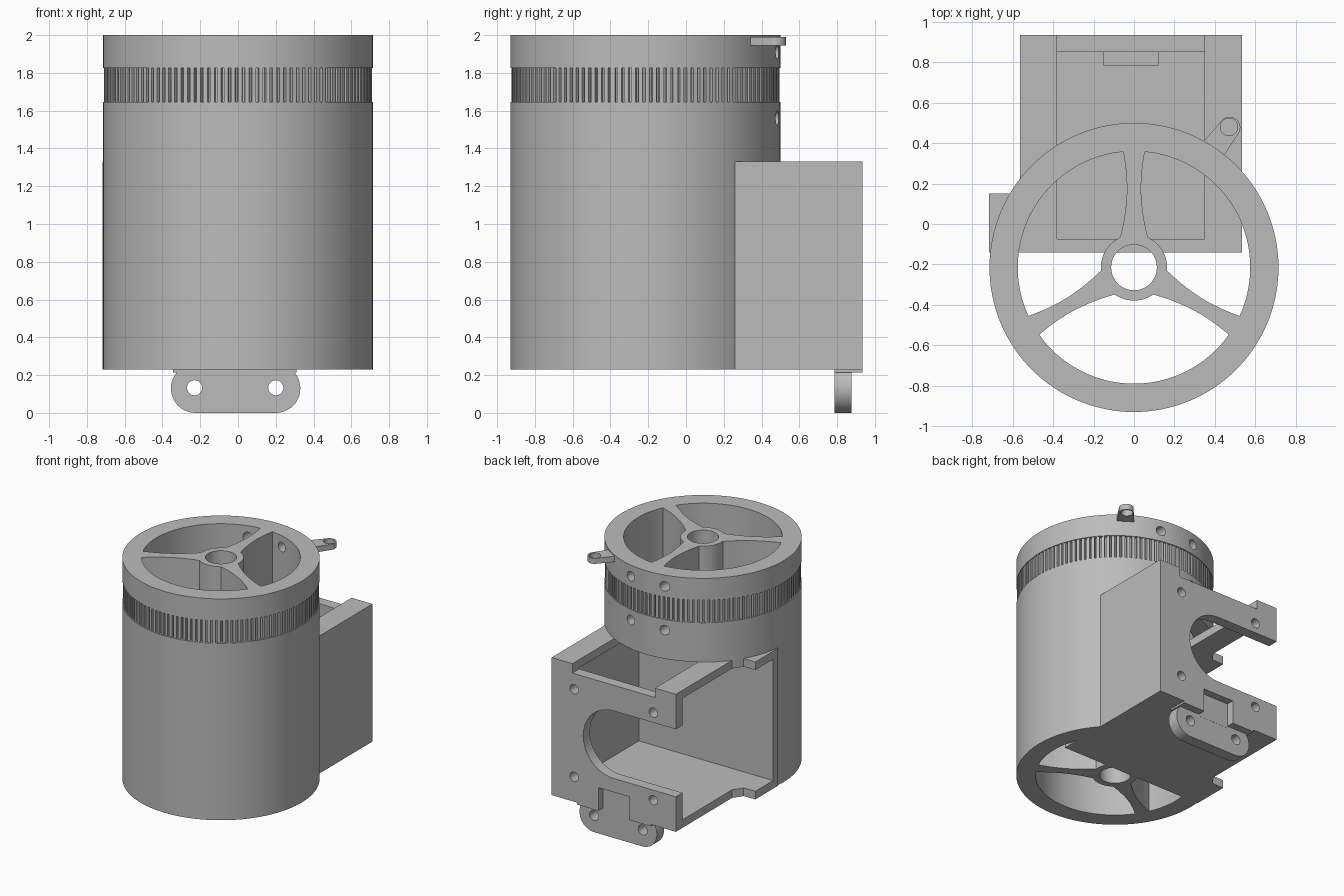
import bpy, bmesh, math

if "Cube" in bpy.data.objects:
    bpy.data.objects.remove(bpy.data.objects["Cube"], do_unlink=True)

grey = bpy.data.materials.new("plain grey")
grey.use_nodes = True
grey.diffuse_color = (0.5, 0.5, 0.5, 1)
grey.node_tree.nodes["Principled BSDF"].inputs["Base Color"].default_value = (0.5, 0.5, 0.5, 1)

CY = -0.215          # drum axis position in y
R = 0.715            # drum radius


def prism(name, pts, lo, hi, axis="z"):
    """Extrude an outline in xy along z, or an outline in xz along y."""
    bm = bmesh.new()
    def ring(t):
        return [bm.verts.new((u, v, t) if axis == "z" else (u, t, v)) for u, v in pts]
    a, b = ring(lo), ring(hi)
    bm.faces.new(a)
    bm.faces.new(b)
    n = len(pts)
    for i in range(n):
        j = (i + 1) % n
        bm.faces.new((a[i], a[j], b[j], b[i]))
    bmesh.ops.recalc_face_normals(bm, faces=bm.faces)
    me = bpy.data.meshes.new(name)
    bm.to_mesh(me)
    bm.free()
    me.materials.append(grey)
    ob = bpy.data.objects.new(name, me)
    bpy.context.collection.objects.link(ob)
    return ob


def arc(cx, cy, r, a0, a1, n):
    return [(cx + r * math.cos(a0 + (a1 - a0) * i / n),
             cy + r * math.sin(a0 + (a1 - a0) * i / n)) for i in range(n + 1)]


def circle(cx, cy, r, n=32):
    return arc(cx, cy, r, 0, 2 * math.pi, n)[:-1]


def rect(x0, x1, y0, y1):
    return [(x0, y0), (x1, y0), (x1, y1), (x0, y1)]


def cut(ob, *cutter_args):
    c = prism("cutter", *cutter_args)
    c.hide_render = True
    m = ob.modifiers.new("cut", "BOOLEAN")
    m.operation, m.solver, m.object = "DIFFERENCE", "EXACT", c
    bpy.context.view_layer.objects.active = ob
    bpy.ops.object.modifier_apply(modifier=m.name)
    bpy.data.objects.remove(c, do_unlink=True)


def smooth(ob):
    bpy.ops.object.select_all(action="DESELECT")
    ob.select_set(True)
    bpy.context.view_layer.objects.active = ob
    bpy.ops.object.shade_smooth_by_angle(angle=math.radians(25))


# Window outline between two waisted spokes
def spoke_side(angle, side):
    out = []
    for i in range(11):
        u = 0.15 + 0.422 * i / 10
        t = (u - 0.38) / 0.21
        w = side * (0.035 + 0.022 * t * t + (0.006 * -t if t < 0 else 0))
        out.append((u * math.cos(angle) - w * math.sin(angle),
                    CY + u * math.sin(angle) + w * math.cos(angle)))
    return out


def window(k):
    a = math.pi / 2 + k * 2 * math.pi / 3
    b = a + 2 * math.pi / 3
    return (spoke_side(a, 1)
            + arc(0, CY, 0.575, a + 0.1, b - 0.1, 40)[1:-1]
            + spoke_side(b, -1)[::-1]
            + arc(0, CY, 0.164, b - 0.43, a + 0.43, 12)[1:-1])


# Drum in three stacked sections: body, toothed belt band, top rim
TEETH = 120
gear = []
for i in range(TEETH):
    for f, r in ((0, 0.709), (0.6, 0.709), (0.68, 0.688), (0.92, 0.688)):
        a = 2 * math.pi * (i + f) / TEETH
        gear.append((r * math.cos(a), CY + r * math.sin(a)))

body = prism("drum_body", circle(0, CY, R, 128), 0.23, 1.645)
band = prism("belt_teeth", gear, 1.645, 1.825)
rim = prism("drum_rim", circle(0, CY, R, 128), 1.825, 2.0)
for ob in (body, band, rim):
    for k in range(3):
        cut(ob, window(k), 0, 2.2)
    cut(ob, circle(0, CY, 0.113, 48), 0, 2.2)

# Screw holes through the back of the drum wall
for ob, z in ((body, 1.56), (rim, 1.91)):
    for x in (-0.15, 0.15):
        cut(ob, circle(x, z, 0.038, 24), 0.25, 0.6, "y")

# Motor box, open on one side, with a foot running out to the drum
box = prism("motor_box", [(-0.565, 0.935), (-0.565, 0.15), (-0.718, 0.15),
                          (-0.718, -0.14), (0.535, -0.14), (0.535, 0.935)], 0.23, 1.33)
for ob in (box, body):
    cut(ob, rect(-0.9, 0.47, -0.075, 0.85), 0.295, 1.265)      # cavity
    cut(ob, rect(-0.38, 0.35, -0.075, 1.0), 1.255, 1.331)      # roof opening

# Back plate: round-ended slot, four screw holes, lower notch
MX, MZ = -0.015, 0.78
slot = arc(MX, MZ, 0.27, -math.pi / 2, math.pi / 2, 32) + [(-0.9, MZ + 0.27), (-0.9, MZ - 0.27)]
cut(box, slot, 0.8, 1.0, "y")
for sx in (-0.35, 0.35):
    for sz in (-0.35, 0.35):
        cut(box, circle(MX + sx, MZ + sz, 0.037, 24), 0.8, 1.0, "y")
cut(box, rect(-0.15, 0.12, 0.1, 0.40), 0.875, 1.0, "y")

# Hanging lug with two holes and a tab held in the back plate
lug = prism("lower_lug", arc(0.2, 0.13, 0.13, -math.pi / 2, math.pi / 2, 24)
            + arc(-0.225, 0.13, 0.13, math.pi / 2, 1.5 * math.pi, 24), 0.785, 0.875, "y")
for x in (-0.23, 0.2):
    cut(lug, circle(x, 0.133, 0.04), 0.7, 1.0, "y")
tab = prism("lug_tab", rect(-0.15, 0.12, 0.2, 0.40), 0.785, 0.876, "y")
for name, x0, x1 in (("lug_pad_right", -0.345, -0.15), ("lug_pad_left", 0.12, 0.31)):
    prism(name, rect(x0, x1, 0.785, 0.935), 0.215, 0.235)

# Small eyelet on the rim
eyelet = prism("rim_eyelet", [(0.345, 0.41), (0.44, 0.33)]
               + arc(0.473, 0.477, 0.053, -0.5, 2.3, 24), 1.945, 1.99)
cut(eyelet, circle(0.47, 0.48, 0.043), 1.9, 2.1)

for ob in (body, band, rim, box, lug, eyelet):
    smooth(ob)
